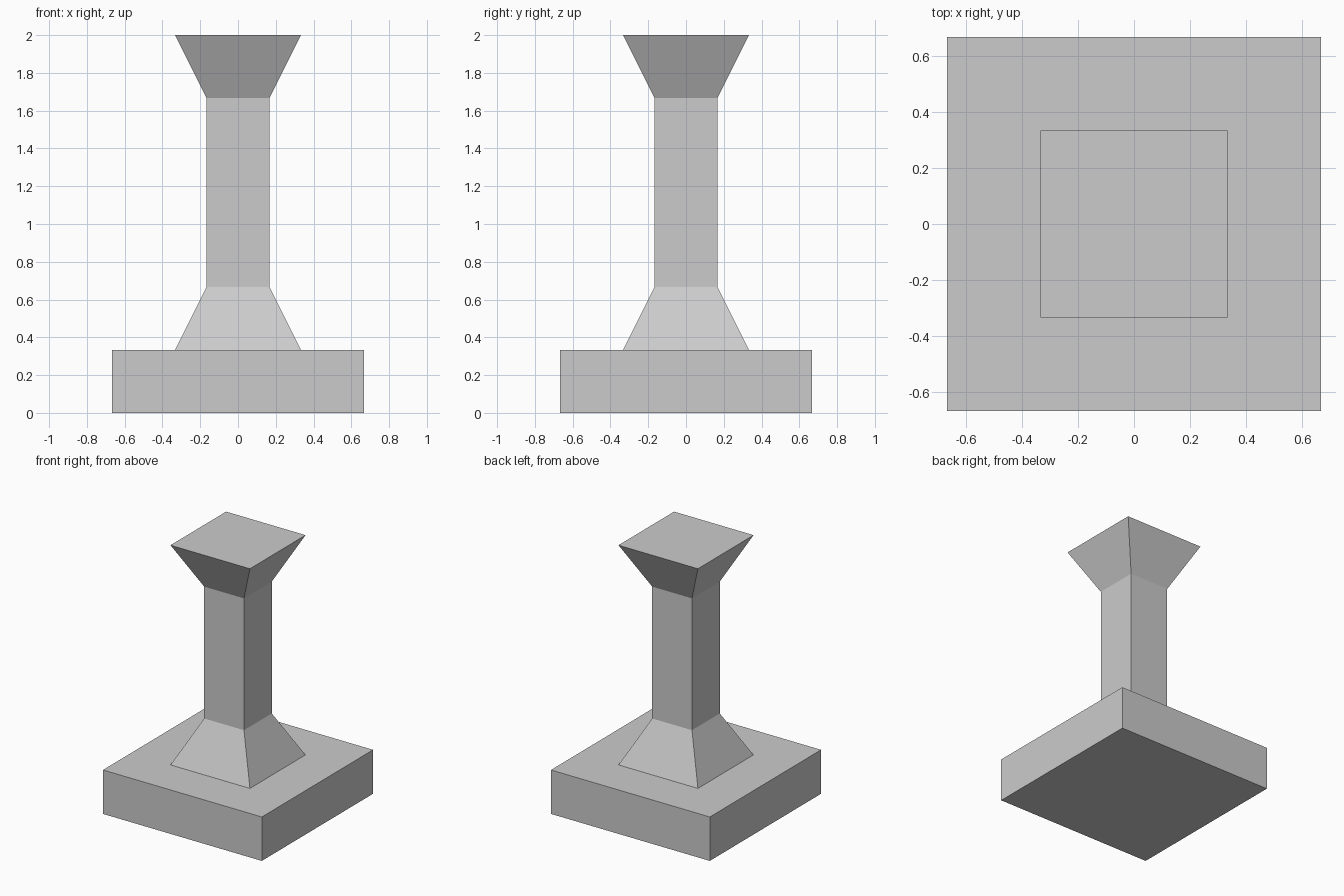
import bpy
import bmesh

if "Cube" in bpy.data.objects:
    bpy.data.objects.remove(bpy.data.objects["Cube"])

U = 1 / 3  # module: every size is a multiple of a third


def square_loft(name, profile):
    """Stack square rings given as (half_width, z), capped at both ends."""
    bm = bmesh.new()
    rings = [[bm.verts.new((sx * h, sy * h, z))
              for sx, sy in ((-1, -1), (1, -1), (1, 1), (-1, 1))]
             for h, z in profile]
    for low, high in zip(rings, rings[1:]):
        for i in range(4):
            j = (i + 1) % 4
            bm.faces.new((low[i], low[j], high[j], high[i]))
    bm.faces.new(rings[0][::-1])
    bm.faces.new(rings[-1])
    mesh = bpy.data.meshes.new(name)
    bm.to_mesh(mesh)
    bm.free()
    obj = bpy.data.objects.new(name, mesh)
    bpy.context.collection.objects.link(obj)
    return obj


# Square plinth, with the flared column standing on it
square_loft("base", [(2 * U, 0), (2 * U, U)])
square_loft("column", [(U, U), (U / 2, 2 * U), (U / 2, 5 * U), (U, 6 * U)])
